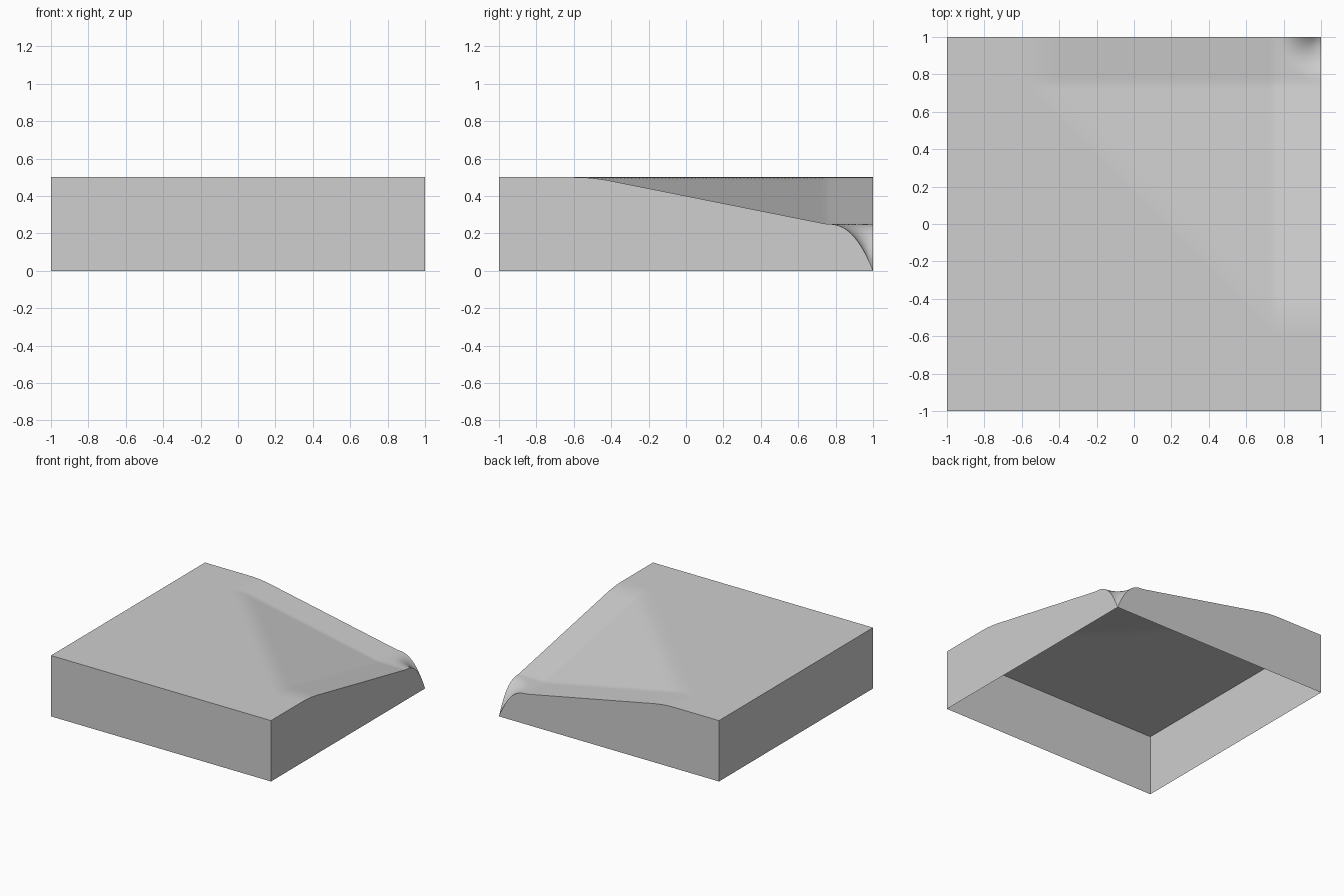
import bpy, bmesh, math

cube = bpy.data.objects.get("Cube")
if cube:
    bpy.data.objects.remove(cube, do_unlink=True)

TOP = 0.5       # plateau height
RIM = 0.75      # slope levels out across each border strip beyond this
SOFT = 0.1      # half width of the rounded crease at the plateau edge
LIP = 0.25      # radius and height of the corner drop


def soft_ramp(t):
    """Zero below the crease, rising linearly after it, rounded between."""
    if t <= -SOFT:
        return 0.0
    if t >= SOFT:
        return t
    return (t + SOFT) ** 2 / (4 * SOFT)


def height(x, y):
    run = min(x, RIM) + min(y, RIM) - 0.25
    z = TOP - 0.2 * soft_ramp(run)
    # rounded drop to the ground at the back corner
    r = math.hypot(1 - x, 1 - y)
    if r < LIP:
        z -= LIP * (1 - r / LIP) ** 2.5
    return max(z, 0.0)


# Material
stone = bpy.data.materials.new("light_grey")
stone.use_nodes = True
grey = (0.62, 0.62, 0.62, 1)
stone.diffuse_color = grey
stone.node_tree.nodes["Principled BSDF"].inputs["Base Color"].default_value = grey

# Sloping top surface
bm = bmesh.new()
bmesh.ops.create_grid(bm, x_segments=100, y_segments=100, size=1)
for v in bm.verts:
    v.co.z = height(v.co.x, v.co.y)
top_faces = list(bm.faces)
for f in top_faces:
    f.smooth = True

# Vertical side walls, open underneath
border = [e for e in bm.edges if e.is_boundary]
made = bmesh.ops.extrude_edge_only(bm, edges=border)["geom"]
for item in made:
    if isinstance(item, bmesh.types.BMVert):
        item.co.z = 0
    elif isinstance(item, bmesh.types.BMFace):
        item.smooth = False
bmesh.ops.remove_doubles(bm, verts=bm.verts, dist=0.0001)
bmesh.ops.recalc_face_normals(bm, faces=bm.faces)
bm.normal_update()
if sum(f.normal.z for f in bm.faces) < 0:
    bmesh.ops.reverse_faces(bm, faces=bm.faces)

mesh = bpy.data.meshes.new("sloped_corner_tile")
bm.to_mesh(mesh)
bm.free()
mesh.materials.append(stone)
tile = bpy.data.objects.new("sloped_corner_tile", mesh)
bpy.context.collection.objects.link(tile)
